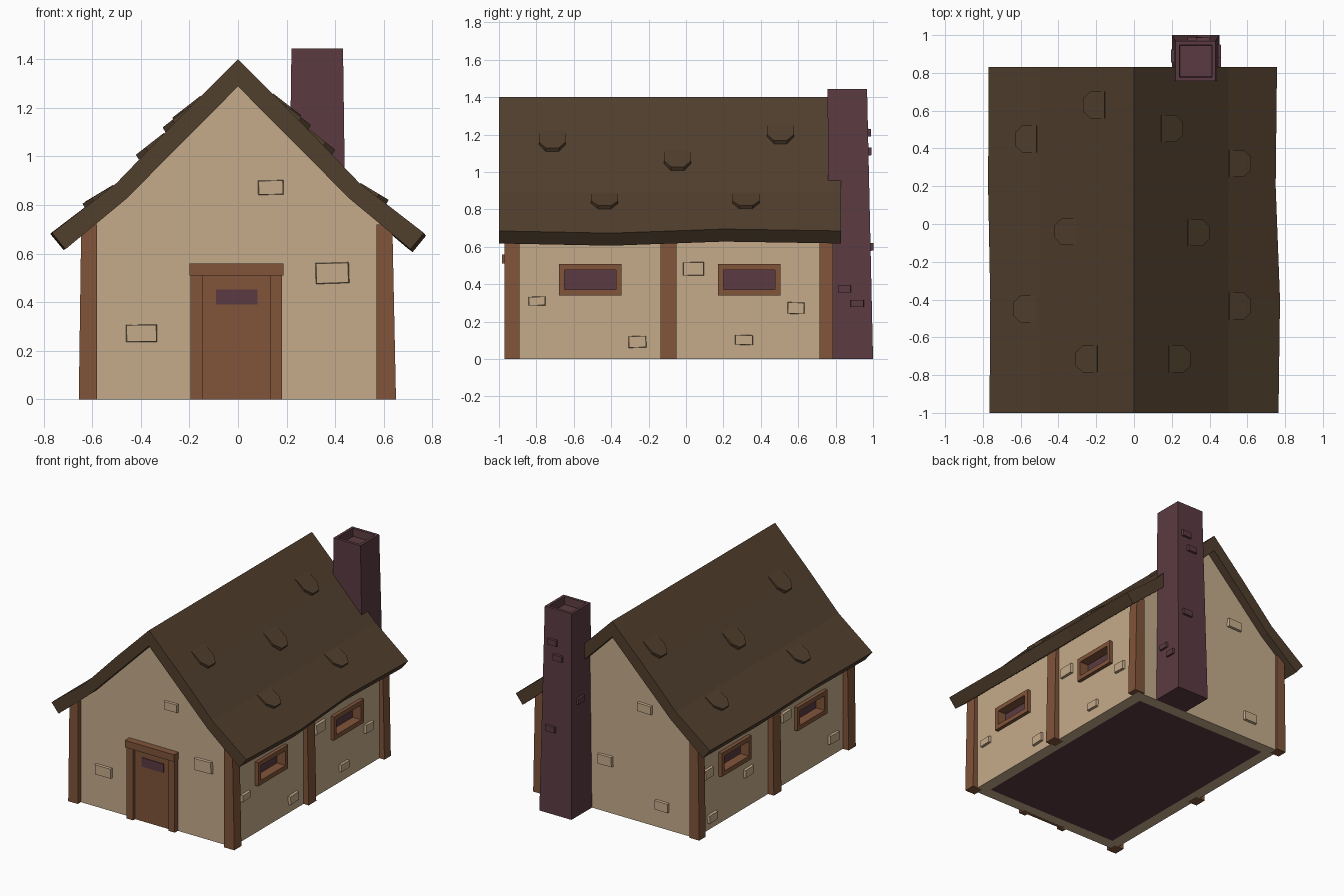
import bpy, bmesh, math, random
from mathutils import Matrix, Vector

random.seed(4)
if "Cube" in bpy.data.objects:
    bpy.data.objects.remove(bpy.data.objects["Cube"], do_unlink=True)


def material(name, r, g, b):
    m = bpy.data.materials.new(name)
    m.use_nodes = True
    m.diffuse_color = (r, g, b, 1)
    m.node_tree.nodes["Principled BSDF"].inputs["Base Color"].default_value = (r, g, b, 1)
    return m


PLASTER = material("plaster", .56, .41, .26)
WOOD = material("wood", .22, .09, .043)
THATCH = material("dark roof", .083, .05, .027)
PURPLE = material("purple stone", .105, .044, .054)


def finish(name, bm, *mats):
    bmesh.ops.recalc_face_normals(bm, faces=bm.faces)
    mesh = bpy.data.meshes.new(name)
    bm.to_mesh(mesh)
    bm.free()
    for m in mats:
        mesh.materials.append(m)
    ob = bpy.data.objects.new(name, mesh)
    bpy.context.collection.objects.link(ob)
    return ob


def block(name, size, loc, mat, turn=0, taper=1, tilt=0):
    """Box whose outward (-y before turning) face is scaled by taper."""
    bm = bmesh.new()
    bmesh.ops.create_cube(bm, size=1)
    for v in bm.verts:
        k = taper if v.co.y < 0 else 1
        v.co = Vector((v.co.x * size[0] * k, v.co.y * size[1], v.co.z * size[2] * k))
    spin = Matrix.Rotation(math.radians(turn), 4, 'Z') @ Matrix.Rotation(tilt, 4, 'Y')
    bm.transform(Matrix.Translation(loc) @ spin)
    return finish(name, bm, mat)


def span(name, lo, hi, mat):
    lo, hi = Vector(lo), Vector(hi)
    return block(name, hi - lo, (lo + hi) / 2, mat)


def extrude_y(bm, outline, y0, y1):
    """Close a prism from an x-z outline."""
    a, b = ([bm.verts.new((x, y, z)) for x, z in outline] for y in (y0, y1))
    n = len(outline)
    for i in range(n):
        bm.faces.new((a[i], a[(i + 1) % n], b[(i + 1) % n], b[i]))
    bm.faces.new(a)
    bm.faces.new(b)


WALL_X, FRONT, BACK = .61, -.935, .77

# House body with a dark floor panel underneath
bm = bmesh.new()
half = [(WALL_X, 0), (WALL_X, .71), (.46, .835), (0, 1.3)]
extrude_y(bm, half + [(-x, z) for x, z in half[-2::-1]], FRONT, BACK)
bmesh.ops.recalc_face_normals(bm, faces=bm.faces)
floor = min(bm.faces, key=lambda f: f.calc_center_median().z)
bmesh.ops.inset_region(bm, faces=[floor], thickness=.115)
floor.material_index = 1
body = finish("house_body", bm, PLASTER, PURPLE)

# Recessed side windows
WINDOWS = [-.512, .338]
for side in (1, -1):
    for y in WINDOWS:
        cutter = block("window_cutter", (.3, .14, .13), (side * WALL_X, y, .423), PLASTER, 90)
        cutter.hide_render = True
        mod = body.modifiers.new("window", 'BOOLEAN')
        mod.operation, mod.solver, mod.object = 'DIFFERENCE', 'EXACT', cutter
        bpy.context.view_layer.objects.active = body
        bpy.ops.object.modifier_apply(modifier=mod.name)
        bpy.data.objects.remove(cutter, do_unlink=True)
        x = side * .59
        for s in (1, -1):
            block("window_rail", (.335, .09, .032), (x, y, .423 + s * .068), WOOD, 90)
            block("window_jamb", (.03, .09, .104), (x, y + s * .1525, .423), WOOD, 90)
        block("window_pane", (.28, .02, .11), (side * .558, y, .423), PURPLE, 90)


# Timber posts, leaning in slightly toward the top
def post(x0, x1, y0, y1, lean):
    bm = bmesh.new()
    bmesh.ops.create_cube(bm, size=1)
    for v in bm.verts:
        top = v.co.z > 0
        v.co = Vector((x1 if v.co.x > 0 else x0, y1 if v.co.y > 0 else y0, .72 if top else 0))
        if top and abs(v.co.x) > WALL_X:
            v.co.x -= math.copysign(lean, v.co.x)
    finish("wall_post", bm, WOOD)


for y0, y1 in ((-.97, -.89), (-.135, -.05), (.715, .787)):
    post(.57, .65, y0, y1, .015)
    post(-.655, -.58, y0, y1, .01)

# Door, its frame and small window
span("door", (-.15, FRONT - .012, 0), (.135, FRONT + .02, .52), WOOD)
span("door_window", (-.09, FRONT - .017, .39), (.08, FRONT, .453), PURPLE)
span("door_post_right", (-.195, FRONT - .035, 0), (-.146, FRONT + .02, .515), WOOD)
span("door_post_left", (.132, FRONT - .035, 0), (.182, FRONT + .02, .515), WOOD)
span("door_lintel", (-.2, FRONT - .05, .51), (.187, FRONT + .02, .56), WOOD)

# Roof: one bent slab, with slightly wavy eaves
bm = bmesh.new()
outer = [(0, 1.4), (.25, 1.15), (.5, .89), (.765, .685)]
inner = [(.71, .618), (.46, .825), (0, 1.288)]
stations = [(-1, 0, 0), (-.4, .008, -.012), (.2, -.015, .01), (.83, -.008, 0)]
rings = []
for y, dx, dz in stations:
    right = [(x + (dx if x > .7 else 0), z + (dz if x > .7 else 0)) for x, z in outer + inner]
    left = [(-x + (dx / 2 if x > .7 else 0), z - (dz / 3 if x > .7 else 0))
            for x, z in (inner[-2::-1] + outer[:0:-1])]
    rings.append([bm.verts.new((x, y, z)) for x, z in right + left])
n = len(rings[0])
for a, b in zip(rings, rings[1:]):
    for i in range(n):
        j = (i + 1) % n
        bm.faces.new((a[i], a[j], b[j], b[i]))
for ring in (rings[0], rings[-1]):
    o = len(outer)
    bm.faces.new(ring[:o + len(inner)])
    bm.faces.new([ring[0]] + ring[o + len(inner) - 1:])
finish("roof", bm, THATCH)


# Raised pointed shingles
def roof_z(x):
    x = abs(x)
    for (xa, za), (xb, zb) in zip(outer, outer[1:]):
        if x <= xb:
            return za + (zb - za) * (x - xa) / (xb - xa)


SHINGLES = [(-.21, .63), (-.57, .45), (-.36, -.04), (-.58, -.45), (-.25, -.715),
            (.2, .505), (.56, .32), (.34, -.045), (.56, -.435), (.24, -.715)]
for cx, cy in SHINGLES:
    s = math.copysign(1, cx)
    bm = bmesh.new()
    top, low = [], []
    for dx, dy in ((-.055, -.072), (.02, -.072), (.06, -.035), (.06, .035), (.02, .072), (-.055, .072)):
        x = cx + s * dx
        z = roof_z(cx - s * .055) + .004 - (dx + .055) * (.78 if abs(cx) < .5 else .6)
        top.append(bm.verts.new((x, cy + dy, z)))
        low.append(bm.verts.new((x - s * .012, cy + dy, z - .02)))
    for i in range(6):
        j = (i + 1) % 6
        bm.faces.new((top[i], top[j], low[j], low[i]))
    bm.faces.new(top)
    bm.faces.new(low)
    finish("roof_shingle", bm, THATCH)

# Tapered chimney with a hollow top
bm = bmesh.new()
bmesh.ops.create_cube(bm, size=1)
for v in bm.verts:
    up = v.co.z > 0
    xs, ys = ((.22, .432), (.757, .968)) if up else ((.2, .452), (.765, 1))
    v.co = Vector((xs[v.co.x > 0], ys[v.co.y > 0], 1.445 if up else 0))
bm.normal_update()
cap = max(bm.faces, key=lambda f: f.calc_center_median().z)
bmesh.ops.inset_region(bm, faces=[cap], thickness=.028)
bmesh.ops.inset_region(bm, faces=[cap], thickness=.004, depth=-.055)
finish("chimney", bm, PURPLE)

# Loose bricks: (position along wall, height, width, height of brick)
BRICKS = {
    "front": [(.135, .872, .11, .062), (.388, .52, .145, .09), (-.397, .272, .135, .075)],
    "left": [(-.797, .31, .095, .05), (-.26, .092, .1, .065), (.04, .482, .118, .075),
             (.588, .272, .095, .065), (.31, .102, .1, .055)],
    "back": [(-.22, .82, .12, .065), (.09, .37, .12, .075), (-.355, .16, .11, .07)],
    "right": [(.63, .41, .1, .07), (.585, .08, .1, .06), (.18, .25, .1, .06),
              (-.24, .485, .1, .07), (-.775, .125, .11, .065)],
}
PLACE = {"front": (0, lambda u: (u, FRONT)), "back": (180, lambda u: (u, BACK)),
         "left": (90, lambda u: (WALL_X, u)), "right": (-90, lambda u: (-WALL_X, u))}
for side, bricks in BRICKS.items():
    turn, where = PLACE[side]
    for u, z, w, h in bricks:
        block(side + "_brick", (w, .036, h), (*where(u), z), PLASTER, turn, .9, random.uniform(-.04, .04))

# Chimney bricks
for x, z in ((.365, 1.21), (.32, 1.11), (.37, .6)):
    block("chimney_back_brick", (.08, .03, .045), (x, 1 - z * .022, z), PURPLE, 180, .9)
for y, z in ((.847, .375), (.915, .297)):
    block("chimney_left_brick", (.075, .03, .04), (.446, y, z), PURPLE, 90, .9)
block("chimney_right_brick", (.075, .03, .045), (.211, .89, .81), PURPLE, -90, .9)
